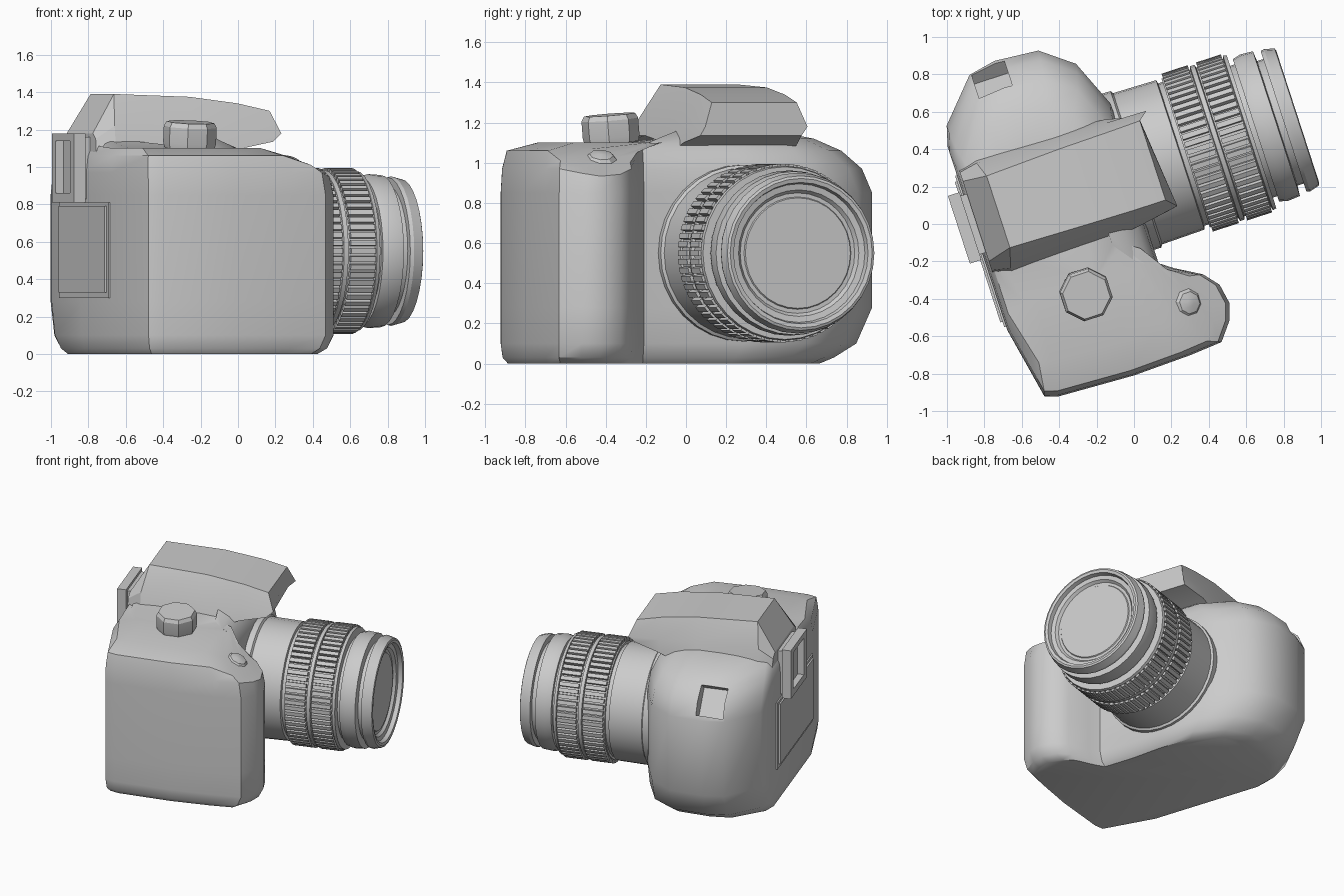
import bpy, bmesh, math
from mathutils import Matrix, Vector

if "Cube" in bpy.data.objects:
    bpy.data.objects.remove(bpy.data.objects["Cube"])

# Local axes: +x along the lens, +y towards the left shoulder; all turned 18 degrees
TURN = Matrix.Rotation(math.radians(18), 4, 'Z')


def finish(name, bm, smooth=30):
    bmesh.ops.recalc_face_normals(bm, faces=bm.faces)
    bm.transform(TURN)
    me = bpy.data.meshes.new(name)
    bm.to_mesh(me)
    bm.free()
    ob = bpy.data.objects.new(name, me)
    bpy.context.collection.objects.link(ob)
    if smooth:
        bpy.ops.object.select_all(action='DESELECT')
        ob.select_set(True)
        bpy.context.view_layer.objects.active = ob
        bpy.ops.object.shade_smooth_by_angle(angle=math.radians(smooth))
    return ob


def loft(bm, sections):
    rings = [[bm.verts.new(p) for p in s] for s in sections]
    n = len(rings[0])
    for a, b in zip(rings, rings[1:]):
        for i in range(n):
            j = (i + 1) % n
            bm.faces.new((a[i], a[j], b[j], b[i]))
    bm.faces.new(rings[0])
    bm.faces.new(rings[-1])


def add_box(bm, x, y, z, rot=Matrix()):
    c = Vector((sum(x) / 2, sum(y) / 2, sum(z) / 2))
    size = (x[1] - x[0], y[1] - y[0], z[1] - z[0], 1)
    bmesh.ops.create_cube(bm, size=1, matrix=Matrix.Translation(c) @ rot @ Matrix.Diagonal(size))


def box(name, x, y, z, rot=Matrix(), bevel=0):
    bm = bmesh.new()
    add_box(bm, x, y, z, rot)
    if bevel:
        bmesh.ops.bevel(bm, geom=bm.edges[:], offset=bevel, segments=1, affect='EDGES')
    return finish(name, bm, 0)


def cut(ob, cutter):
    cutter.hide_render = True
    cutter.display_type = 'WIRE'
    m = ob.modifiers.new("cut", 'BOOLEAN')
    m.operation = 'DIFFERENCE'
    m.object = cutter
    m.solver = 'EXACT'


# Body: plan outline with hand grip, lofted upward
outline = [(-.74, -.73), (-.67, -.752), (-.25, -.77), (.07, -.76), (.25, -.745),
           (.325, -.65), (.355, -.56), (.335, -.45), (.268, -.37), (.13, -.29),
           (.06, -.24), (.06, 0), (.08, .3), (.08, .65), (-.03, .91), (-.2, 1.04),
           (-.44, 1.06), (-.59, 1.03), (-.79, .81), (-.82, .7), (-.82, .2), (-.82, -.33)]
# height, right scale, left scale, front scale, back scale
levels = [(0, .96, .74, .88, .93), (.03, .99, .81, .95, .98), (.1, 1, .92, 1, 1),
          (.28, 1, 1, 1, 1), (.85, 1, 1, 1, 1), (.97, .99, .95, .97, 1),
          (1.06, .96, .85, .88, .98), (1.12, .75, .72, .7, .93), (1.16, .3, .52, .5, .86)]


def section(z, kr, kl, kf, kb):
    pts = []
    for u, v in outline:
        d = u + .35
        x = -.35 + d * (kf if d > 0 else kb)
        y = v * (kl if v > 0 else kr)
        top = 1.1 - .5 * max(0, x) if v < -.2 else 2   # grip top slopes forward
        pts.append((x, y, min(z, top)))
    return pts


bm = bmesh.new()
loft(bm, [section(*l) for l in levels])
body = finish("body", bm, 35)

# Recess on the left shoulder
tilt = Matrix.Rotation(math.radians(37), 4, 'X')
cut(body, box("shoulder_recess_cutter", (-.58, -.39), (.895, 1.035), (.85, 1.07), tilt))

# Viewfinder housing: slices of a trapezoid from back to front
slices = [((-.8, -.8, -.8), (-.03, 0, .05), (.5, .55, .58), (.95, 1.15, 1.18)),
          ((-.7, -.7, -.67), (-.06, -.02, .085), (.488, .57, .6), (1, 1.22, 1.39)),
          ((-.25, -.25, -.25), (-.05, 0, .075), (.505, .56, .6), (1, 1.2, 1.375)),
          ((.02, .02, .02), (-.02, .01, .07), (.51, .56, .58), (1.1, 1.19, 1.34)),
          ((.2, .25, .2), (.01, .02, .07), (.515, .555, .54), (1.135, 1.18, 1.3))]
bm = bmesh.new()
secs = []
for xs, right, left, zs in slices:
    a = list(zip(xs, right, zs))
    b = list(zip(xs[::-1], left, zs[::-1]))
    secs.append(a + b)
loft(bm, secs)
finish("viewfinder_housing", bm, 20)

# Eyepiece frame and its mount
frame = box("eyepiece_frame", (-.9, -.835), (.07, .45), (.81, 1.18))
cut(frame, box("eyepiece_cutter", (-.95, -.855), (.14, .39), (.86, 1.14)))
box("eyepiece_mount", (-.84, -.65), (.1, .43), (.83, 1.16))

# Rear screen
box("screen_surround", (-.83, -.7), (-.31, .54), (.3, .81))
box("screen", (-.842, -.7), (-.28, .51), (.33, .79))

# Lens barrel: profile (distance, radius) turned about the lens axis
CY, CZ, SEG = .275, .55, 32
profile = [(0, .44), (.1, .44), (.11, .425), (.35, .42), (.355, .4), (.38, .4), (.38, .418),
           (.54, .418), (.545, .435), (.57, .435), (.575, .418), (.725, .418), (.73, .435),
           (.75, .43), (.75, .37), (.775, .37), (.775, .4), (.82, .412), (.89, .407),
           (.895, .35), (.93, .35), (.93, .395), (.95, .4), (1.005, .385), (1.01, .372),
           (1.005, .352), (.975, .345), (.97, .315), (.95, .3), (.95, .28), (.957, .275)]


def ring(x, r):
    return [(x, CY + r * math.cos(t), CZ + r * math.sin(t))
            for t in (2 * math.pi * i / SEG for i in range(SEG))]


bm = bmesh.new()
loft(bm, [ring(x, r) for x, r in profile])
finish("lens_barrel", bm, 25)

# Ribbed zoom and focus rings
for name, x in (("zoom_ring_ribs", (.388, .535)), ("focus_ring_ribs", (.582, .722))):
    bm = bmesh.new()
    for i in range(64):
        part = bmesh.new()
        add_box(part, x, (.405, .444), (-.014, .014))
        part.transform(Matrix.Translation((0, CY, CZ)) @ Matrix.Rotation(2 * math.pi * i / 64, 4, 'X'))
        tmp = bpy.data.meshes.new("tmp")
        part.to_mesh(tmp)
        part.free()
        bm.from_mesh(tmp)
        bpy.data.meshes.remove(tmp)
    finish(name, bm, 0)


# Mode dial and shutter button: eight-sided, chamfered on top
def knob(name, pos, prof, tilt_x, tilt_y):
    bm = bmesh.new()
    loft(bm, [[(r * math.cos(math.pi * (i + .5) / 4), r * math.sin(math.pi * (i + .5) / 4), z)
               for i in range(8)] for z, r in prof])
    bm.transform(Matrix.Translation(pos) @ Matrix.Rotation(math.radians(tilt_x), 4, 'X')
                 @ Matrix.Rotation(math.radians(tilt_y), 4, 'Y'))
    finish(name, bm, 20)


knob("mode_dial", (-.362, -.272, 1.1), [(0, .135), (.03, .142), (.115, .142), (.14, .128)], 5, 1)
knob("shutter_button", (.13, -.489, .99), [(0, .075), (.035, .078), (.055, .06), (.065, .02)], 4, 25)
